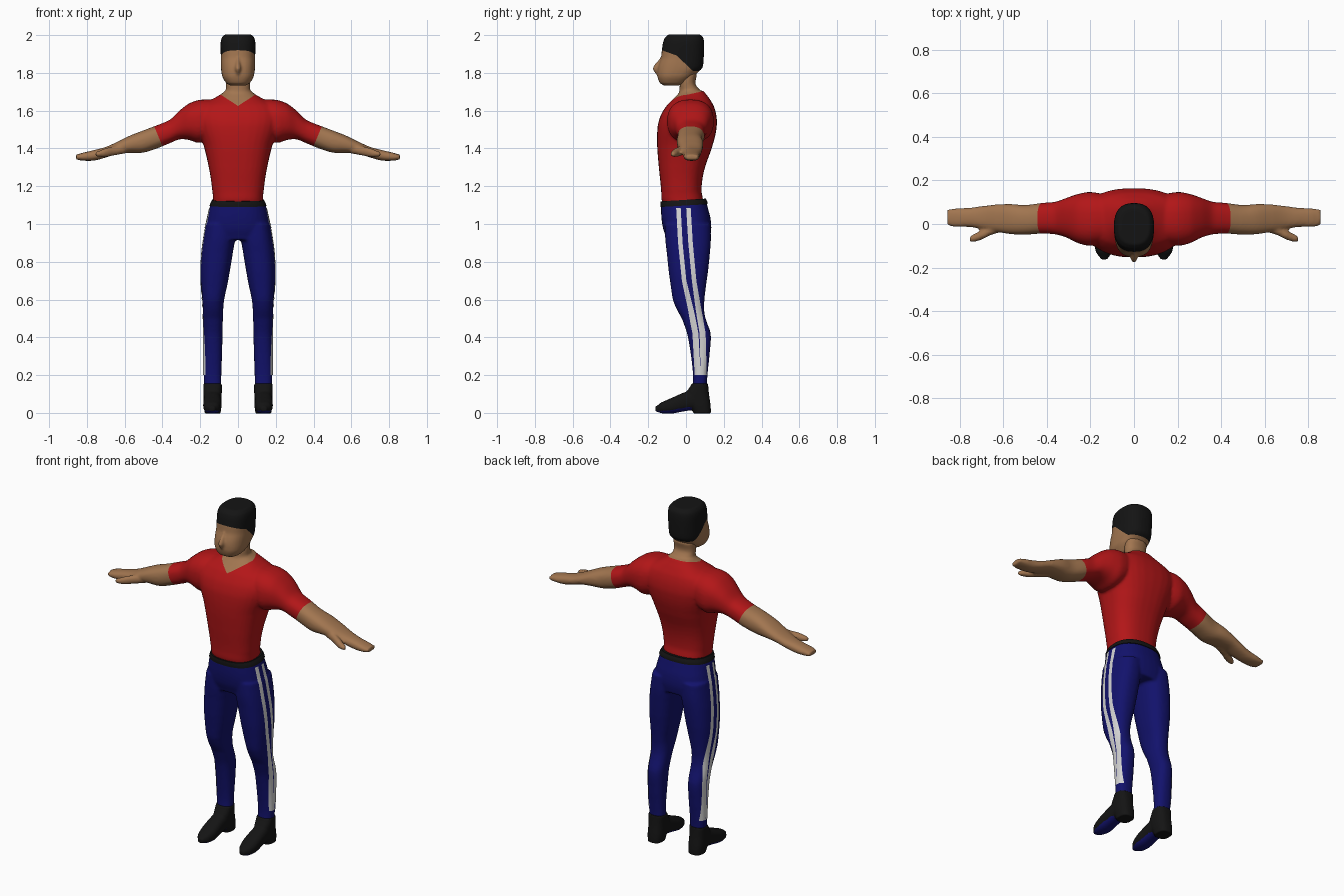
import bpy, bmesh, math
from mathutils import Vector
from mathutils.bvhtree import BVHTree

if "Cube" in bpy.data.objects:
    bpy.data.objects.remove(bpy.data.objects["Cube"])


def material(name, rgb):
    m = bpy.data.materials.new(name)
    m.diffuse_color = (*rgb, 1)
    m.use_nodes = True
    m.node_tree.nodes["Principled BSDF"].inputs["Base Color"].default_value = m.diffuse_color
    return m


RED = material("shirt red", (0.45, 0.008, 0.009))
BLUE = material("trouser blue", (0.006, 0.006, 0.15))
SKIN = material("skin brown", (0.36, 0.18, 0.08))
BLACK = material("black", (0.007, 0.007, 0.007))
WHITE = material("stripe white", (0.65, 0.65, 0.65))


def catmull(a, b, c, d, t):
    return 0.5 * (2 * b + (c - a) * t + (2 * a - 5 * b + 4 * c - d) * t * t
                  + (3 * b - a - 3 * c + d) * t ** 3)


def loft(bm, axis, rings, power=2.3, side=1, n=32, steps=4):
    """Closed skin over rings (position, lo1, hi1, lo2, hi2) along an axis."""
    last = len(rings) - 1
    rows = []
    for i in range(last):
        q = [rings[max(0, min(last, i + k))] for k in (-1, 0, 1, 2)]
        for s in range(steps):
            t = s / steps
            r = [catmull(*v, t) for v in zip(*q)]
            r[0] = q[1][0] + (q[2][0] - q[1][0]) * t
            rows.append(r)
    rows.append(rings[-1])
    others = [k for k in range(3) if k != axis]
    loops = []
    for p, a0, a1, b0, b1 in rows:
        loop = []
        for k in range(n):
            ang = math.tau * k / n
            c, s = math.cos(ang), math.sin(ang)
            co = [0, 0, 0]
            co[axis] = p
            co[others[0]] = (a0 + a1) / 2 + (a1 - a0) / 2 * math.copysign(abs(c) ** (2 / power), c)
            co[others[1]] = (b0 + b1) / 2 + (b1 - b0) / 2 * math.copysign(abs(s) ** (2 / power), s)
            co[0] *= side
            loop.append(bm.verts.new(co))
        loops.append(loop)
    for l0, l1 in zip(loops, loops[1:]):
        for k in range(n):
            bm.faces.new((l0[k], l0[(k + 1) % n], l1[(k + 1) % n], l1[k]))
    bm.faces.new(loops[0])
    bm.faces.new(loops[-1])


def sym(rings):
    """Rings given as (z, half width, y front, y back)."""
    return [(z, -w, w, y0, y1) for z, w, y0, y1 in rings]


def make(name, bm, mats):
    bmesh.ops.recalc_face_normals(bm, faces=bm.faces)
    me = bpy.data.meshes.new(name)
    bm.to_mesh(me)
    bm.free()
    for m in mats:
        me.materials.append(m)
    ob = bpy.data.objects.new(name, me)
    bpy.context.collection.objects.link(ob)
    return ob


def fuse(name, bm, mats, voxel, cuts=(), rule=None, smooth=5):
    """Merge overlapping lofts into one skin, cut it on planes, colour by rule."""
    raw = make("raw", bm, [])
    r = raw.modifiers.new("merge", 'REMESH')
    r.mode, r.voxel_size = 'VOXEL', voxel
    s = raw.modifiers.new("soften", 'SMOOTH')
    s.factor, s.iterations = 0.5, smooth
    dg = bpy.context.evaluated_depsgraph_get()
    me = bpy.data.meshes.new_from_object(raw.evaluated_get(dg))
    bpy.data.objects.remove(raw)
    bm = bmesh.new()
    bm.from_mesh(me)
    for co, no in cuts:
        bmesh.ops.bisect_plane(bm, geom=bm.verts[:] + bm.edges[:] + bm.faces[:],
                               plane_co=co, plane_no=no, dist=1e-5)
    bm.normal_update()
    for f in bm.faces:
        f.smooth = True
        f.material_index = rule(f.calc_center_median(), f.normal) if rule else 0
    return make(name, bm, mats)


# Upper body: torso, neck, arms and hands
bm = bmesh.new()
loft(bm, 2, sym([(1.10, .132, -.12, .09), (1.13, .132, -.13, .09), (1.18, .137, -.132, .082),
                 (1.29, .153, -.143, .098), (1.42, .183, -.153, .142), (1.52, .222, -.15, .163),
                 (1.58, .23, -.132, .16), (1.63, .20, -.10, .145), (1.67, .12, -.06, .12),
                 (1.705, .07, -.03, .095)]), 2.5)
loft(bm, 2, sym([(1.62, .066, -.05, .085), (1.70, .064, -.036, .08),
                 (1.74, .064, -.033, .05), (1.80, .066, -.03, .06)]))
ARM = [(.10, -.08, .13, 1.48, 1.658), (.20, -.10, .147, 1.43, 1.658), (.26, -.087, .137, 1.445, 1.638),
       (.31, -.062, .12, 1.448, 1.60), (.36, -.048, .102, 1.428, 1.552), (.42, -.044, .097, 1.403, 1.526),
       (.50, -.049, .087, 1.378, 1.496), (.57, -.046, .092, 1.376, 1.469), (.64, -.034, .089, 1.37, 1.435),
       (.70, -.022, .082, 1.352, 1.408), (.76, -.014, .074, 1.336, 1.392), (.82, -.014, .072, 1.335, 1.378),
       (.857, -.007, .067, 1.34, 1.368)]
THUMB = [(.60, -.035, .02, 1.372, 1.425), (.66, -.052, -.008, 1.362, 1.412), (.70, -.072, -.03, 1.355, 1.402),
         (.735, -.082, -.045, 1.355, 1.388), (.755, -.08, -.058, 1.358, 1.382)]
for side in (1, -1):
    loft(bm, 0, ARM, 2.4, side)
    loft(bm, 0, THUMB, 2.2, side)


def shirt_rule(c, n):
    x = abs(c.x)
    if x - .42 - .42 * (c.z - 1.46) > 0:
        return 1
    collar = c.z > 1.625 + .65 * x if c.y < 0 else c.z > 1.683 + .22 * c.y
    return 1 if collar else 0


fuse("shirt_neck_and_arms", bm, [RED, SKIN], .008,
     [((.42, 0, 1.46), (1, 0, -.42)), ((-.42, 0, 1.46), (1, 0, .42)),
      ((0, 0, 1.625), (.65, 0, -1)), ((0, 0, 1.625), (-.65, 0, -1)),
      ((0, 0, 1.683), (0, -.22, 1)), ((0, 0, 0), (0, 1, 0))], shirt_rule)

# Head with nose and short hair
bm = bmesh.new()
loft(bm, 2, sym([(1.732, .04, -.115, -.04), (1.745, .062, -.138, .0), (1.775, .081, -.15, .035),
                 (1.80, .087, -.152, .06), (1.825, .09, -.15, .086), (1.85, .091, -.143, .092),
                 (1.88, .091, -.132, .094), (1.92, .092, -.128, .096), (1.96, .092, -.122, .096),
                 (1.985, .087, -.113, .092), (2.003, .073, -.095, .078)]), 2.5)
loft(bm, 2, sym([(1.885, .006, -.135, -.10), (1.825, .017, -.176, -.10), (1.79, .012, -.158, -.10)]))


def hair_line(y):
    if y < -.05:
        return 1.892 - .36 * (y + .05)
    return 1.892 - .94 * (y + .05) if y < .037 else 1.81


fuse("head", bm, [SKIN, BLACK], .006,
     [((0, -.05, 1.892), (0, .36, 1)), ((0, -.05, 1.892), (0, .94, 1)), ((0, 0, 1.81), (0, 0, 1)),
      ((0, -.05, 0), (0, 1, 0)), ((0, .037, 0), (0, 1, 0))],
     lambda c, n: int(c.z > hair_line(c.y)), 4)

# Trousers: hips and two legs
bm = bmesh.new()
loft(bm, 2, sym([(1.12, .143, -.13, .108), (1.09, .15, -.132, .115), (1.03, .163, -.13, .13),
                 (.97, .172, -.12, .134), (.915, .168, -.10, .125)]), 2.4)
LEG = [(1.0, .012, .172, -.112, .13), (.92, .016, .183, -.11, .132), (.85, .027, .192, -.102, .127),
       (.75, .043, .197, -.092, .117), (.68, .056, .195, -.082, .107), (.60, .073, .189, -.07, .098),
       (.55, .078, .186, -.05, .096), (.50, .08, .184, -.022, .104), (.42, .082, .182, .006, .131),
       (.32, .084, .182, .024, .126), (.20, .088, .182, .037, .114), (.13, .088, .178, .035, .11)]
for side in (1, -1):
    loft(bm, 2, LEG, 2.4, side)
trousers = fuse("trousers", bm, [BLUE], .008)

# Belt, a little higher at the back
bm = bmesh.new()
loft(bm, 2, sym([(1.098, .15, -.134, .115), (1.112, .146, -.135, .113), (1.128, .138, -.134, .106)]), 2.45, n=64)
for v in bm.verts:
    v.co.z += .06 * v.co.y
for f in bm.faces:
    f.smooth = len(f.verts) == 4
make("belt", bm, [BLACK])

# Twin side stripes, thin strips laid on the trouser surface
tree = BVHTree.FromObject(trousers, bpy.context.evaluated_depsgraph_get())
PATHS = {"front_stripe": [(1.085, -.04), (.9, -.03), (.7, -.01), (.55, .025), (.42, .05), (.2, .062)],
         "back_stripe": [(1.085, .013), (.9, .024), (.7, .043), (.55, .066), (.42, .088), (.2, .094)]}
for name, path in PATHS.items():
    for side, label in ((1, "left"), (-1, "right")):
        bm = bmesh.new()
        rows = []
        for (z0, y0), (z1, y1) in zip(path, path[1:]):
            for s in range(13):
                t = s / 12
                z, y = z0 + (z1 - z0) * t, y0 + (y1 - y0) * t
                half = .012 + .004 * min(1, max(0, (.7 - z) / .2))
                row = []
                for k in range(5):
                    hit = tree.ray_cast(Vector((side, y + half * (k / 2 - 1), z)), Vector((-side, 0, 0)))[0]
                    row.append(bm.verts.new(hit + Vector((side * .003, 0, 0))))
                rows.append(row)
        for r0, r1 in zip(rows, rows[1:]):
            for k in range(4):
                bm.faces.new((r0[k], r0[k + 1], r1[k + 1], r1[k])).smooth = True
        bmesh.ops.remove_doubles(bm, verts=bm.verts, dist=1e-5)
        make(f"{label}_{name}", bm, [WHITE])

# Shoes: ankle cuff and foot, blue soles
CUFF = [(.155, .085, .183, .03, .117), (.10, .086, .182, .0, .122), (.04, .087, .181, .02, .13),
        (-.003, .092, .176, .04, .132)]
FOOT = [(-.162, .122, .152, .008, .034), (-.13, .10, .174, -.002, .056), (-.08, .088, .184, -.004, .078),
        (-.01, .09, .182, .008, .108), (.05, .09, .18, .015, .125), (.10, .092, .178, .005, .10)]
for side, label in ((1, "left"), (-1, "right")):
    bm = bmesh.new()
    loft(bm, 2, CUFF, 2.6, side)
    loft(bm, 1, FOOT, 2.5, side)
    fuse(f"{label}_shoe", bm, [BLACK, BLUE], .005, [((0, 0, .016), (0, 0, 1))],
         lambda c, n: int(n.z < -.5 and c.z < .03 and c.y < .03), 3)
